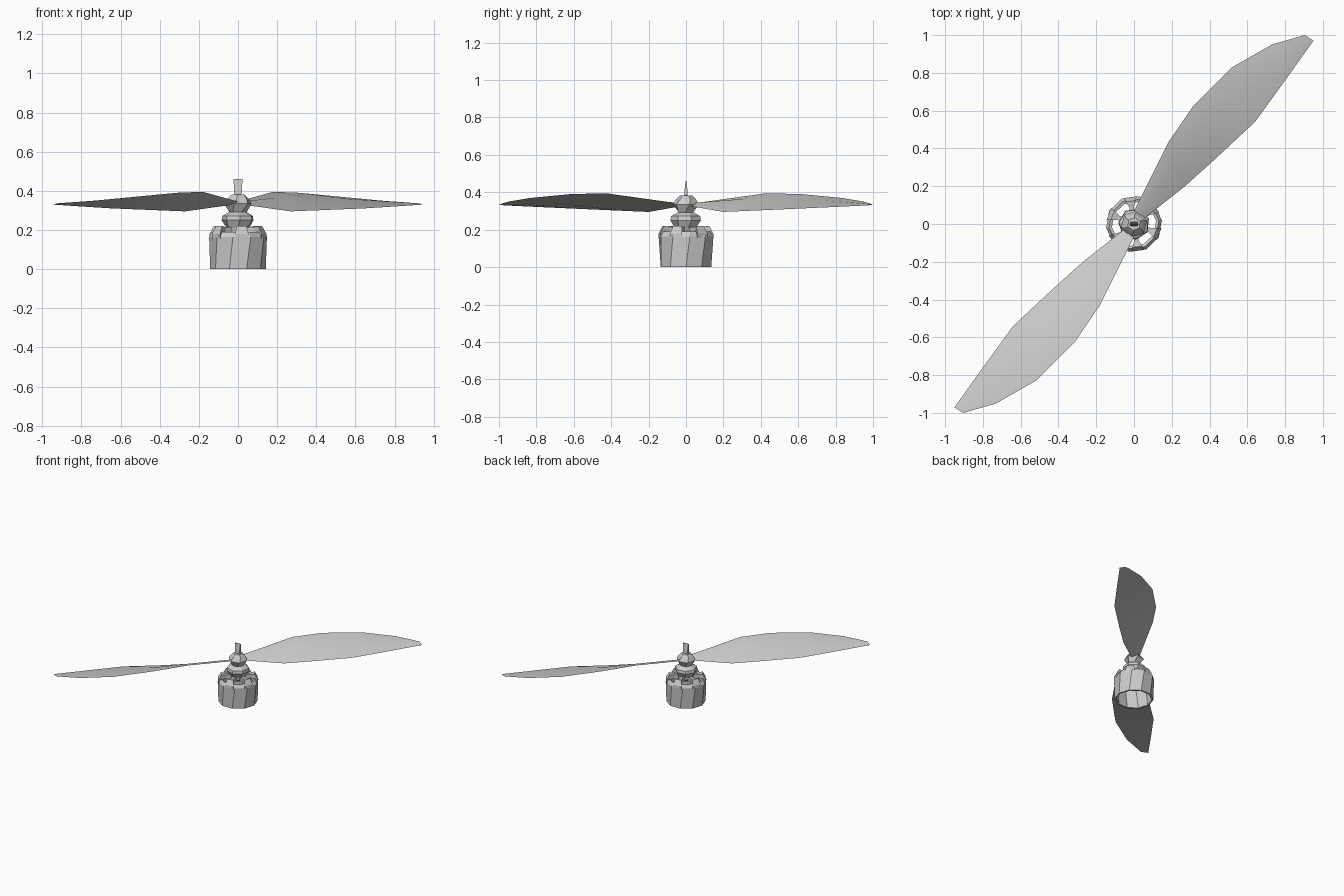
import bpy, bmesh, math
from mathutils import Vector, Matrix

cube = bpy.data.objects.get("Cube")
if cube:
    bpy.data.objects.remove(cube)

grey = bpy.data.materials.new("light_grey")
grey.use_nodes = True
grey.diffuse_color = (0.6, 0.6, 0.6, 1)
grey.node_tree.nodes["Principled BSDF"].inputs["Base Color"].default_value = (0.6, 0.6, 0.6, 1)


def loft(name, rings, caps=True, closed=False, smooth=False, turn=0):
    """Skin a list of equal-length point rings into one mesh object."""
    bm = bmesh.new()
    loops = [[bm.verts.new(p) for p in ring] for ring in rings]
    n = len(loops[0])
    pairs = list(zip(loops, loops[1:]))
    if closed:
        pairs.append((loops[-1], loops[0]))
    for a, b in pairs:
        for i in range(n):
            j = (i + 1) % n
            bm.faces.new((a[i], a[j], b[j], b[i]))
    if caps and not closed:
        bm.faces.new(loops[0])
        bm.faces.new(loops[-1])
    bmesh.ops.recalc_face_normals(bm, faces=bm.faces)
    bm.transform(Matrix.Rotation(turn, 4, 'Z'))
    mesh = bpy.data.meshes.new(name)
    bm.to_mesh(mesh)
    bm.free()
    mesh.materials.append(grey)
    if smooth:
        for p in mesh.polygons:
            p.use_smooth = True
        mesh.set_sharp_from_angle(angle=math.radians(30))
    obj = bpy.data.objects.new(name, mesh)
    bpy.context.collection.objects.link(obj)
    return obj


def ring(r, z, sides, twist=0.0):
    return [Vector((r * math.cos(a), r * math.sin(a), z))
            for a in (math.tau * i / sides + math.radians(twist) for i in range(sides))]


# Open-bottomed motor bell with a slightly twisted wall
loft("motor_bell", [ring(r, z, 10, t) for r, z, t in
     [(0.142, 0, 0), (0.149, 0.165, 8), (0.133, 0.19, 8), (0.118, 0.185, 8),
      (0.128, 0.16, 8), (0.13, 0, 0)]], closed=True)

# Arched spokes carrying the bell
def spoke_section(r, z, w, h):
    return [(r, -w, z), (r, w, z), (r, w, z + h), (r, -w, z + h)]

for i in range(6):
    loft("bell_spoke", [spoke_section(*s) for s in
         [(0.143, 0.155, 0.034, 0.025), (0.122, 0.18, 0.026, 0.04),
          (0.09, 0.185, 0.012, 0.03), (0.04, 0.18, 0.014, 0.035)]],
         turn=math.radians(38 + 60 * i))

# Faceted collar and propeller hub
loft("shaft_collar", [ring(r, z, 7, t) for r, z, t in
     [(0.035, 0.17, 0), (0.058, 0.19, 0), (0.06, 0.21, 12), (0.084, 0.25, 20),
      (0.08, 0.272, 20), (0.045, 0.292, 20)]])
loft("propeller_hub", [ring(r, z, 6, t) for r, z, t in
     [(0.04, 0.285, 0), (0.05, 0.3, 0), (0.072, 0.335, 15),
      (0.052, 0.365, 25), (0.035, 0.382, 25)]])

# Thin wedge-shaped shaft tip
loft("shaft_tip", [[(-w, -d, z), (w, -d, z), (w, d, z), (-w, d, z)] for w, d, z in
     [(0.018, 0.011, 0.36), (0.02, 0.008, 0.41), (0.023, 0.002, 0.46)]])

# Twisted, cambered blades: leading point, trailing point, camber
stations = [
    ((0.0, 0.07, 0.345), (0.055, 0.03, 0.325), 0.008),
    ((0.18, 0.43, 0.395), (0.27, 0.20, 0.295), 0.012),
    ((0.31, 0.62, 0.39), (0.42, 0.335, 0.301), 0.014),
    ((0.52, 0.83, 0.37), (0.64, 0.54, 0.31), 0.012),
    ((0.73, 0.95, 0.35), (0.80, 0.76, 0.32), 0.008),
    ((0.905, 1.0, 0.335), (0.95, 0.97, 0.33), 0.003),
]
sections = []
for lead, trail, camber in stations:
    a, b = Vector(lead), Vector(trail)
    mid = a.lerp(b, 0.4)
    up = Vector((0, 0, camber))
    sections.append([a, mid + up, b, mid - up * 0.2])
for name, turn in (("blade_left", 0), ("blade_right", math.pi)):
    loft(name, sections, smooth=True, turn=turn)
